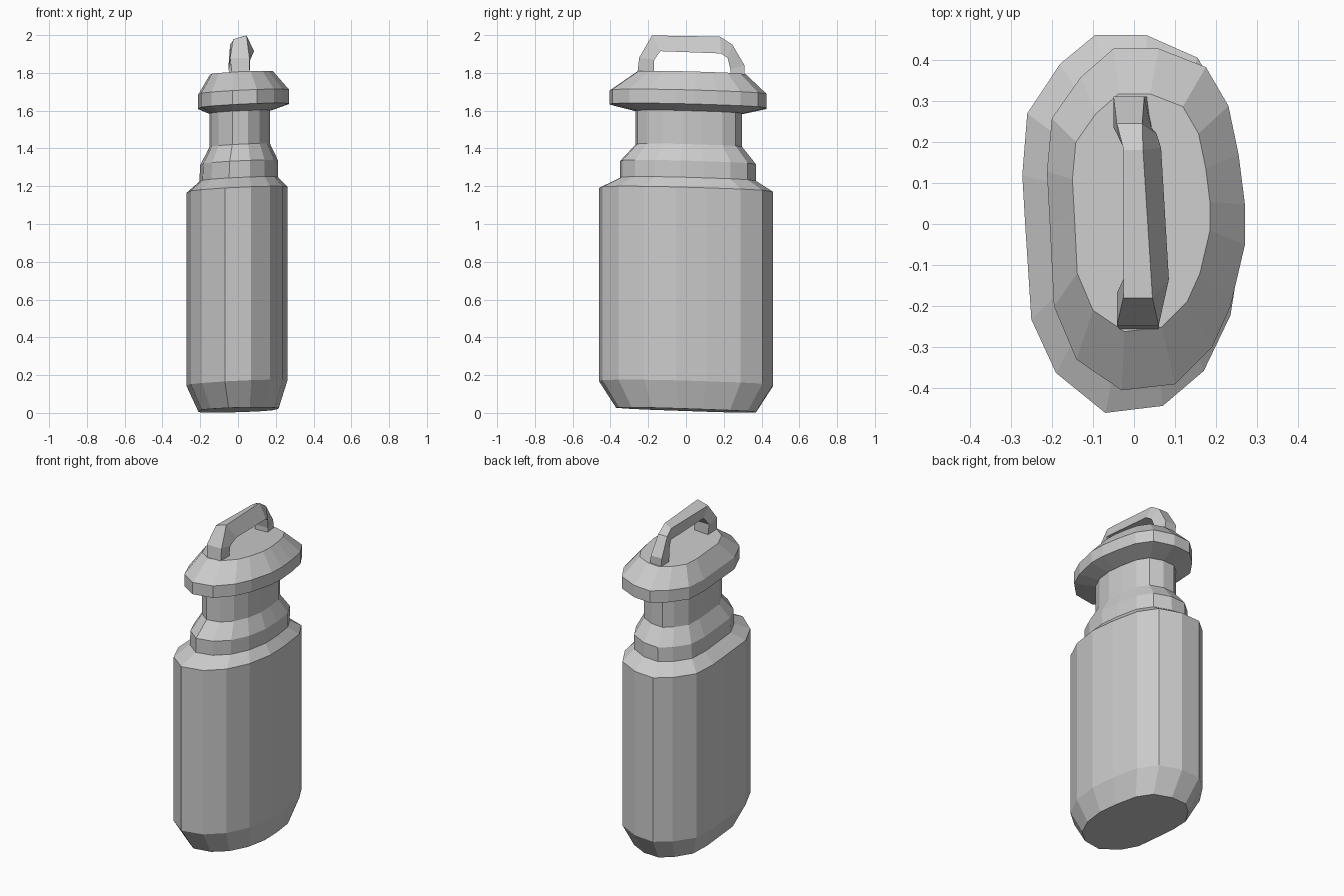
import bpy, bmesh

# irregular hand-cut oval outlines, seen from above
BODY = [(-.095, .46), (.03, .46), (.155, .405), (.22, .29), (.25, .11), (.262, -.05),
        (.235, -.22), (.17, -.355), (.07, -.44), (-.07, -.457), (-.19, -.36),
        (-.25, -.23), (-.265, 0), (-.272, .12), (-.26, .27), (-.18, .39)]
LID = [(-.05, .43), (.06, .43), (.175, .385), (.23, .29), (.255, .17), (.27, .05),
       (.27, -.05), (.235, -.2), (.19, -.3), (.1, -.39), (-.03, -.405), (-.14, -.33),
       (-.195, -.2), (-.205, 0), (-.212, .13), (-.2, .26), (-.13, .36)]


def ring(outline, x0, x1, y0, y1, z, tx=.05, ty=-.027):
    """Fit the outline into the given bounds, slightly tilted."""
    xs, ys = zip(*outline)
    pts = []
    for x, y in outline:
        px = x0 + (x - min(xs)) / (max(xs) - min(xs)) * (x1 - x0)
        py = y0 + (y - min(ys)) / (max(ys) - min(ys)) * (y1 - y0)
        pts.append((px, py, max(0, z + tx * px + ty * py)))
    return pts


def loft(name, rings):
    """Skin a stack of equal rings and cap both ends."""
    bm = bmesh.new()
    loops = [[bm.verts.new(p) for p in r] for r in rings]
    for a, b in zip(loops, loops[1:]):
        for i in range(len(a)):
            j = (i + 1) % len(a)
            bm.faces.new((a[i], a[j], b[j], b[i]))
    bm.faces.new(loops[0])
    bm.faces.new(loops[-1])
    bmesh.ops.recalc_face_normals(bm, faces=bm.faces)
    me = bpy.data.meshes.new(name)
    bm.to_mesh(me)
    bm.free()
    ob = bpy.data.objects.new(name, me)
    bpy.context.collection.objects.link(ob)
    return ob


# bottle body with shoulder, collar and neck
loft("bottle_body", [ring(BODY, *r) for r in (
    (-.21, .215, -.37, .37, .016, .03, -.033),
    (-.272, .262, -.46, .46, .158),
    (-.272, .262, -.46, .46, 1.182),
    (-.205, .212, -.35, .37, 1.237),
    (-.2, .212, -.35, .37, 1.325),
    (-.152, .17, -.267, .297, 1.415),
    (-.152, .17, -.267, .297, 1.64))])

# lid with sloped underside and bevelled top
loft("lid", [ring(LID, *r) for r in (
    (-.15, .17, -.27, .3, 1.592),
    (-.212, .27, -.405, .427, 1.623),
    (-.212, .27, -.405, .427, 1.697),
    (-.15, .185, -.262, .317, 1.799))])

# handle stations: outer y, z, inner y, z, left x, right x outer, right x inner
HANDLE = [(-.26, 1.77, -.17, 1.77, -.03, .06, .055),
          (-.248, 1.88, -.168, 1.87, -.042, .06, .065),
          (-.18, 1.998, -.135, 1.915, -.026, .045, .085),
          (.18, 1.992, .185, 1.903, -.025, .022, .066),
          (.245, 1.95, .22, 1.88, -.042, .02, .055),
          (.31, 1.84, .235, 1.82, -.05, .025, .042),
          (.31, 1.76, .235, 1.76, -.042, .035, .045)]
loft("carry_handle", [[(xl, yo, zo - .02 * (zo > 1.97)), (xo, yo, zo), (xi, yi, zi), (xl, yi, zi)]
                      for yo, zo, yi, zi, xl, xo, xi in HANDLE])
